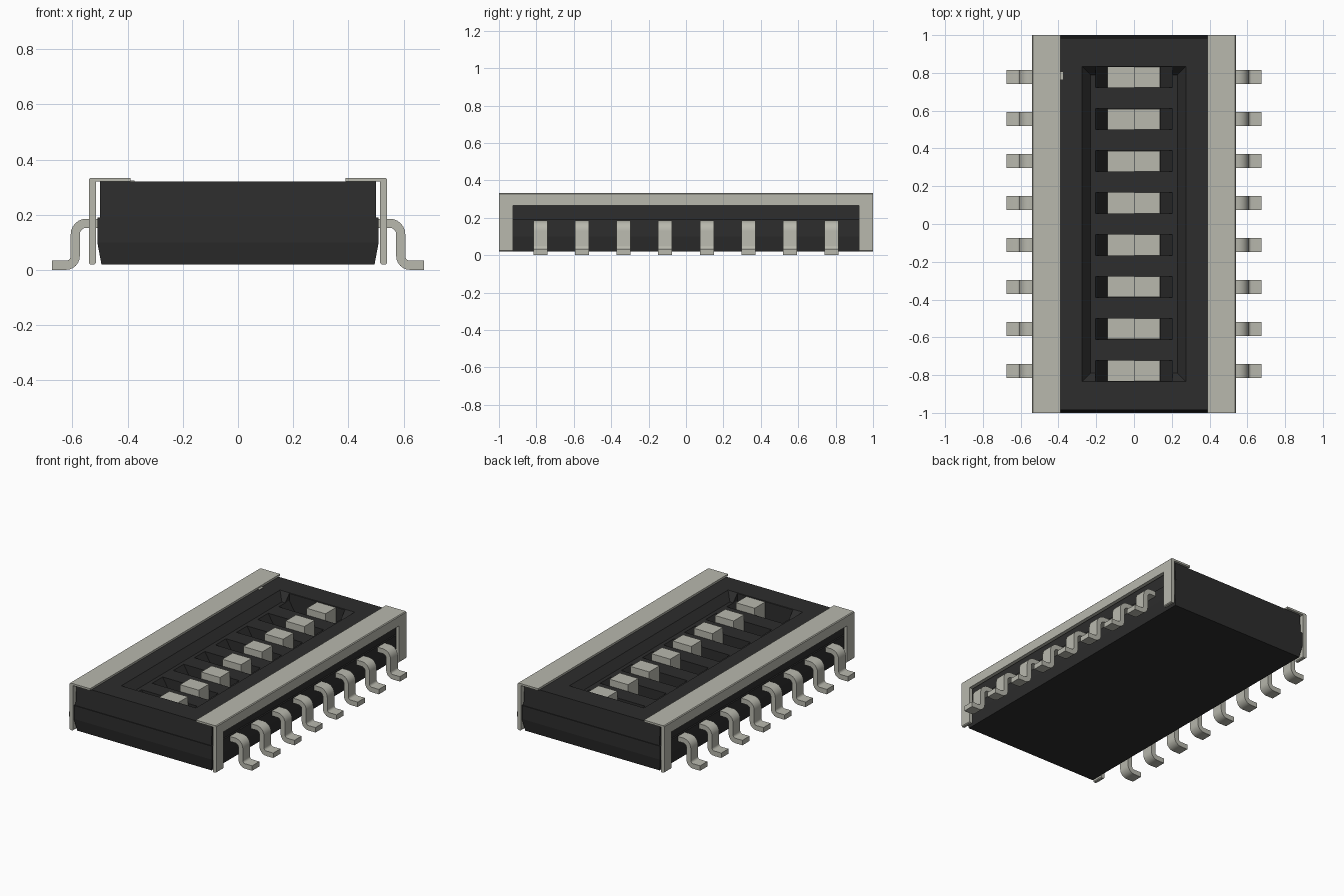
import bpy, bmesh, math

if "Cube" in bpy.data.objects:
    bpy.data.objects.remove(bpy.data.objects["Cube"], do_unlink=True)


def material(name, rgb):
    m = bpy.data.materials.new(name)
    m.use_nodes = True
    m.diffuse_color = (*rgb, 1)
    bsdf = next(n for n in m.node_tree.nodes if n.type == 'BSDF_PRINCIPLED')
    bsdf.inputs["Base Color"].default_value = (*rgb, 1)
    return m


BLACK = material("black plastic", (0.026, 0.026, 0.026))
METAL = material("pale metal", (0.48, 0.48, 0.42))

ROWS = [-0.7775 + i * 1.555 / 7 for i in range(8)]


def finish(name, bm, mat, smooth=False):
    bmesh.ops.recalc_face_normals(bm, faces=bm.faces[:])
    mesh = bpy.data.meshes.new(name)
    bm.to_mesh(mesh)
    bm.free()
    mesh.materials.append(mat)
    ob = bpy.data.objects.new(name, mesh)
    bpy.context.collection.objects.link(ob)
    if smooth:
        bpy.ops.object.select_all(action='DESELECT')
        ob.select_set(True)
        bpy.context.view_layer.objects.active = ob
        bpy.ops.object.shade_smooth_by_angle(angle=math.radians(35))
    return ob


def loft(bm, levels, y=0):
    """Stack of rectangles given as (half x, half y, z)."""
    rings = [[bm.verts.new((sx * hx, y + sy * hy, z))
              for sx, sy in ((-1, -1), (1, -1), (1, 1), (-1, 1))]
             for hx, hy, z in levels]
    bm.faces.new(rings[0])
    bm.faces.new(rings[-1])
    for a, b in zip(rings, rings[1:]):
        for i in range(4):
            j = (i + 1) % 4
            bm.faces.new((a[i], a[j], b[j], b[i]))


def extrude_profile(bm, profile, y, width, side=1):
    """Extrude an x-z outline along y."""
    face = bm.faces.new([bm.verts.new((side * x, y - width / 2, z)) for x, z in profile])
    geom = bmesh.ops.extrude_face_region(bm, geom=[face])["geom"]
    bmesh.ops.translate(bm, vec=(0, width, 0),
                        verts=[v for v in geom if isinstance(v, bmesh.types.BMVert)])


# Housing: tapered base with a slightly narrower upper half
bm = bmesh.new()
loft(bm, [(0.495, 0.985, 0.02), (0.51, 1.0, 0.10), (0.51, 1.0, 0.19),
          (0.50, 0.995, 0.19), (0.50, 0.985, 0.32)])
housing = finish("housing", bm, BLACK)

# Cutters: sloped central recess, then one slot per switch with sloped ends
bm = bmesh.new()
loft(bm, [(0.23, 0.79, 0.27), (0.275, 0.835, 0.32), (0.32, 0.88, 0.37)])
recess = finish("recess_cutter", bm, BLACK)
bm = bmesh.new()
for y in ROWS:
    loft(bm, [(0.14, 0.055, 0.16), (0.205, 0.055, 0.27), (0.205, 0.055, 0.40)], y)
slots = finish("slot_cutter", bm, BLACK)

for cutter in (recess, slots):
    cutter.hide_render = True
    mod = housing.modifiers.new("cut", 'BOOLEAN')
    mod.operation, mod.solver, mod.object = 'DIFFERENCE', 'EXACT', cutter
    with bpy.context.temp_override(object=housing, active_object=housing):
        bpy.ops.object.modifier_apply(modifier=mod.name)
for cutter in (recess, slots):
    bpy.data.objects.remove(cutter, do_unlink=True)

# Sliders: low plate with a raised knob on one half
KNOB = [(-0.14, 0.16), (0.138, 0.16), (0.138, 0.315), (0, 0.315), (0, 0.20), (-0.14, 0.20)]
for i, y in enumerate(ROWS):
    bm = bmesh.new()
    extrude_profile(bm, KNOB, y, 0.109)
    finish(f"slider_{i + 1}", bm, METAL)

# Pins: gull-wing strip, offset on both sides of a bent centre line
path = [(0.49, 0.169, 90)]
path += [(0.55 + 0.04 * math.cos(math.radians(a)), 0.129 + 0.04 * math.sin(math.radians(a)), a)
         for a in range(90, -1, -15)]
path += [(0.623 - 0.033 * math.cos(math.radians(a)), 0.05 - 0.033 * math.sin(math.radians(a)), a)
         for a in range(0, 91, 15)]
path += [(0.675, 0.017, 90)]


def offset(d):
    return [(x + d * math.cos(math.radians(a)), z + d * math.sin(math.radians(a)))
            for x, z, a in path]


PIN = offset(0.0165) + offset(-0.0165)[::-1]

# Side cover: top flange, upper band and two end posts
FLANGE = [(0.39, 0.32), (0.515, 0.32), (0.515, 0.265), (0.54, 0.265),
          (0.54, 0.328), (0.535, 0.333), (0.39, 0.333)]
POST = [(0.515, 0.025), (0.52, 0.02), (0.535, 0.02), (0.54, 0.025), (0.54, 0.265), (0.515, 0.265)]

for side, label in ((1, "left"), (-1, "right")):
    for i, y in enumerate(ROWS):
        bm = bmesh.new()
        extrude_profile(bm, PIN, y, 0.075, side)
        finish(f"{label}_pin_{i + 1}", bm, METAL, smooth=True)
    bm = bmesh.new()
    extrude_profile(bm, FLANGE, 0, 2.0, side)
    for end in (-1, 1):
        extrude_profile(bm, POST, end * 0.9625, 0.075, side)
    finish(f"{label}_cover", bm, METAL)

# Small index mark beside the first switch
bm = bmesh.new()
extrude_profile(bm, [(-0.39, 0.319), (-0.375, 0.319), (-0.375, 0.324), (-0.39, 0.324)], 0.785, 0.04)
finish("index_mark", bm, METAL)
